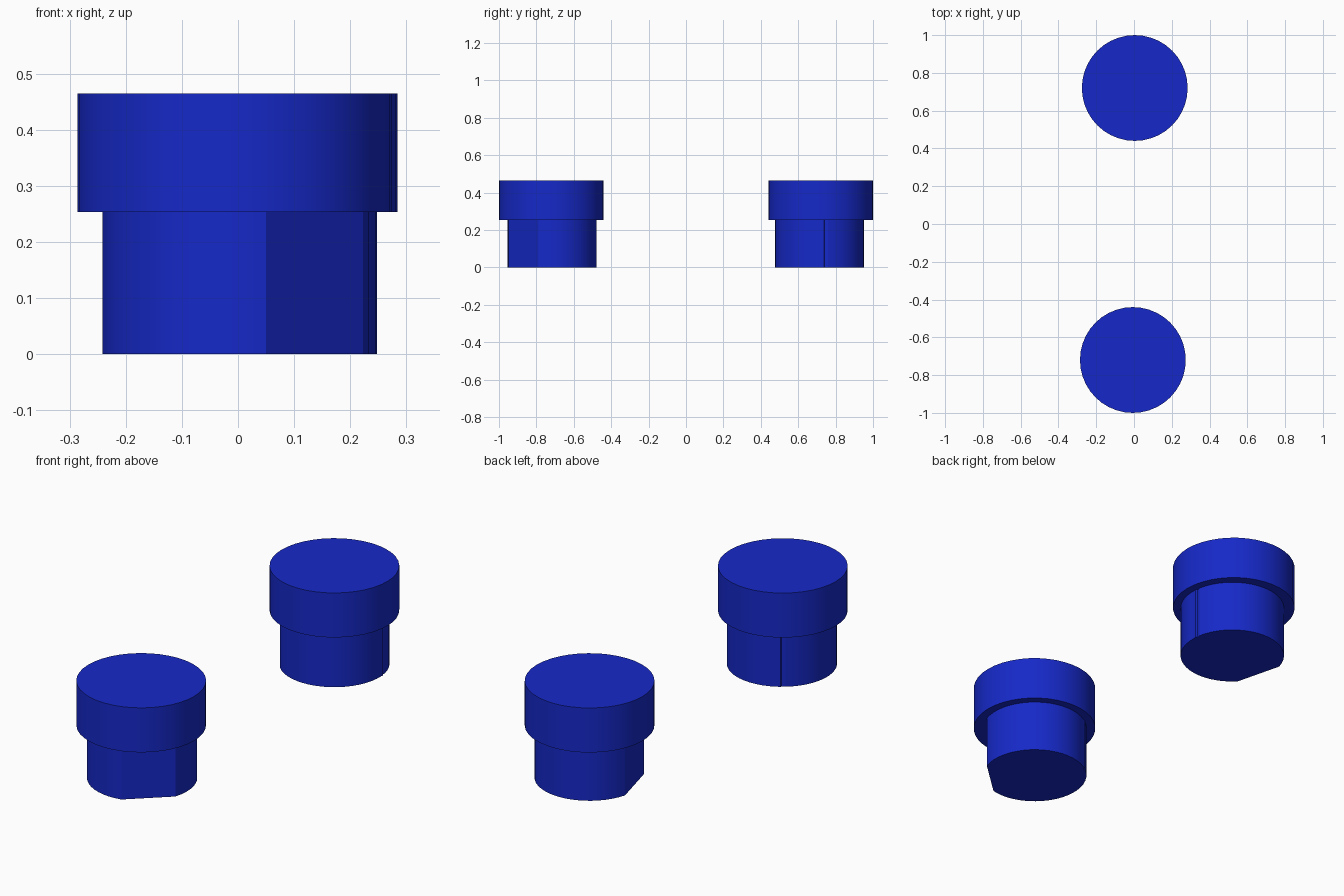
import bpy, bmesh, math

if "Cube" in bpy.data.objects:
    bpy.data.objects.remove(bpy.data.objects["Cube"])

SEGMENTS = 40

blue = bpy.data.materials.new("blue_plastic")
blue.diffuse_color = (0.008, 0.022, 0.58, 1)
blue.use_nodes = True
blue.node_tree.nodes["Principled BSDF"].inputs["Base Color"].default_value = blue.diffuse_color


def prism(name, outline, z0, z1, location):
    """Extrude a closed outline upward into a capped, smooth-sided solid."""
    bm = bmesh.new()
    face = bm.faces.new([bm.verts.new((x, y, z0)) for x, y in outline])
    top = bmesh.ops.extrude_face_region(bm, geom=[face])
    verts = [g for g in top["geom"] if isinstance(g, bmesh.types.BMVert)]
    bmesh.ops.translate(bm, verts=verts, vec=(0, 0, z1 - z0))
    bmesh.ops.recalc_face_normals(bm, faces=bm.faces)
    mesh = bpy.data.meshes.new(name)
    bm.to_mesh(mesh)
    bm.free()
    mesh.materials.append(blue)
    obj = bpy.data.objects.new(name, mesh)
    obj.location = location
    bpy.context.collection.objects.link(obj)
    bpy.ops.object.select_all(action='DESELECT')
    bpy.context.view_layer.objects.active = obj
    obj.select_set(True)
    bpy.ops.object.shade_smooth_by_angle(angle=math.radians(25))
    return obj


def polar(r, degrees):
    a = math.radians(degrees)
    return r * math.cos(a), r * math.sin(a)


def stem_outline(turn):
    """Circle with one flat side (-77 to -18 degrees) and a small step at 124."""
    points = []
    for i in range(SEGMENTS):
        a = -18 + i * (301 / (SEGMENTS - 1))
        points.append((a, 0.238))
    points += [(123.5, 0.241), (124.5, 0.232)]
    points.sort()
    return [polar(r, a + turn) for a, r in points]


# Two stepped pegs, the back one turned relative to the front one
for side, x, y, turn in (("front", -0.004, -0.716, 0), ("back", 0.008, 0.714, -118)):
    prism(side + "_stem", stem_outline(turn), 0, 0.253, (x, y, 0))
    head = [polar(0.28, 360 * i / SEGMENTS) for i in range(SEGMENTS)]
    prism(side + "_head", head, 0.253, 0.465,
          (-0.006 if y < 0 else 0.004, math.copysign(0.72, y), 0))
